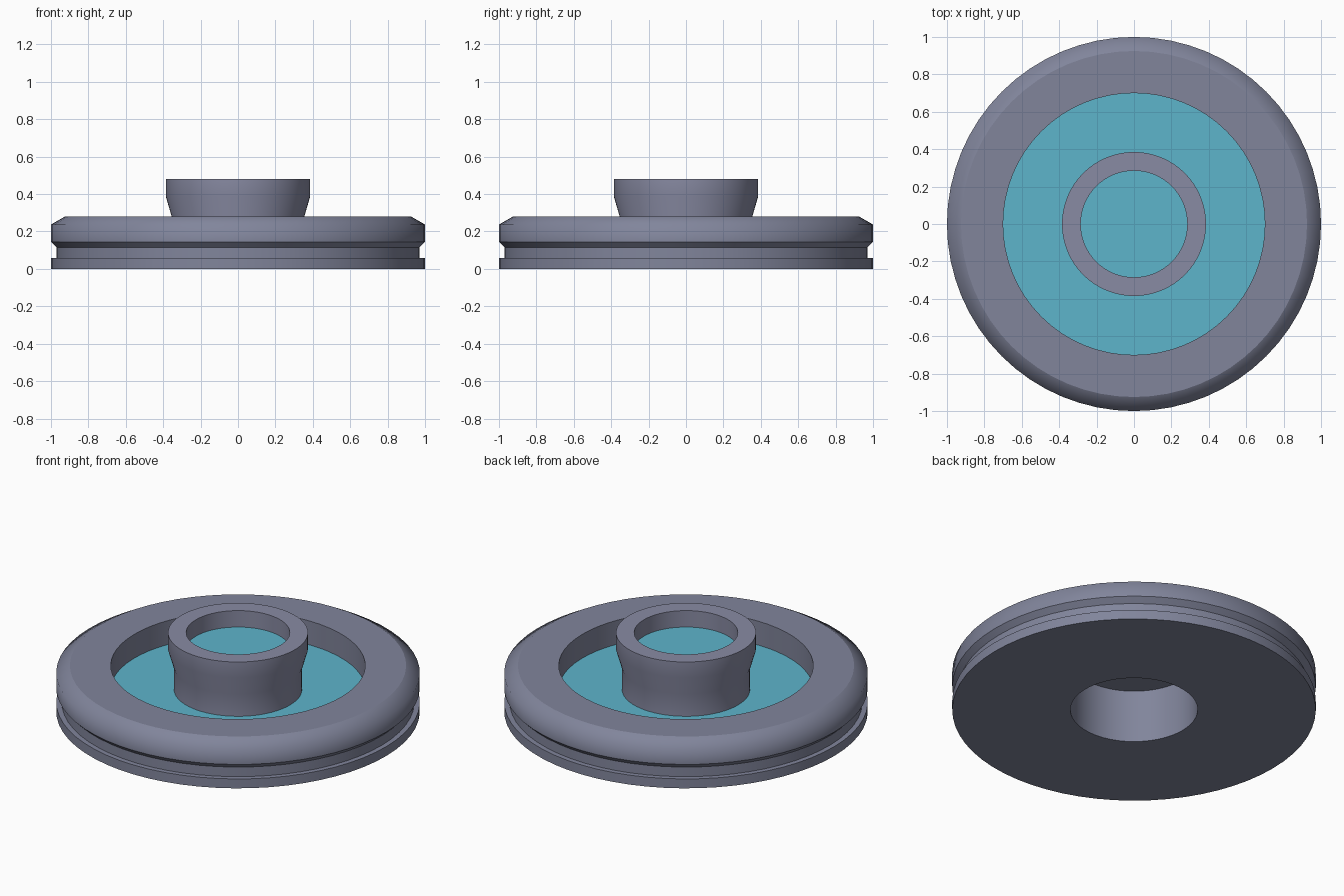
import bpy, bmesh, math

if "Cube" in bpy.data.objects:
    bpy.data.objects.remove(bpy.data.objects["Cube"])

SEG = 64


def material(name, color):
    mat = bpy.data.materials.new(name)
    mat.diffuse_color = (*color, 1)
    mat.use_nodes = True
    mat.node_tree.nodes["Principled BSDF"].inputs["Base Color"].default_value = mat.diffuse_color
    return mat


def lathe(name, profile, mat, angle=40, sharp=()):
    """Revolve an (r, z) profile about z; the profile runs outward, up, then inward.
    Rings whose profile index is in sharp are always kept as hard edges."""
    bm = bmesh.new()
    rings = []
    for i in range(SEG):
        a = 2 * math.pi * i / SEG
        rings.append([bm.verts.new((r * math.cos(a), r * math.sin(a), z)) for r, z in profile])
    for i in range(SEG):
        p, q = rings[i], rings[(i + 1) % SEG]
        for j in range(len(profile) - 1):
            bm.faces.new((p[j], q[j], q[j + 1], p[j + 1]))
    bmesh.ops.remove_doubles(bm, verts=bm.verts, dist=1e-5)
    mesh = bpy.data.meshes.new(name)
    bm.to_mesh(mesh)
    bm.free()
    obj = bpy.data.objects.new(name, mesh)
    bpy.context.collection.objects.link(obj)
    mesh.materials.append(mat)
    bpy.ops.object.select_all(action='DESELECT')
    obj.select_set(True)
    bpy.context.view_layer.objects.active = obj
    bpy.ops.object.shade_smooth_by_angle(angle=math.radians(angle))
    for e in mesh.edges:
        a, b = (mesh.vertices[v].co for v in e.vertices)
        for k in sharp:
            r, z = profile[k]
            if all(abs(c.z - z) < 1e-4 and abs(c.xy.length - r) < 1e-4 for c in (a, b)):
                e.use_edge_sharp = True
    return obj


teal = material("teal", (0.11, 0.46, 0.60))
slate = material("slate", (0.22, 0.235, 0.33))
light_slate = material("light_slate", (0.25, 0.26, 0.37))

# Round body: underside socket, grooved side, chamfered rim and inner rim wall
lathe("body", [(0, 0.32), (0.35, 0.32), (0.35, 0), (1, 0), (1, 0.057),
               (0.97, 0.057), (0.97, 0.115), (1, 0.145), (1, 0.237),
               (0.925, 0.28), (0.70, 0.28), (0.70, 0.135)],
      slate, angle=65, sharp=(6, 7, 9))

# Coloured floor of the ring-shaped recess
lathe("recess_floor", [(0.70, 0.135), (0.352, 0.135)], teal)

# Central hub with flared collar and open cup
lathe("hub", [(0.352, 0.135), (0.352, 0.27), (0.385, 0.385), (0.385, 0.48),
              (0.285, 0.48), (0.285, 0.38)], light_slate)

# Coloured floor inside the hub cup
lathe("hub_floor", [(0.285, 0.38), (0, 0.38)], teal)
